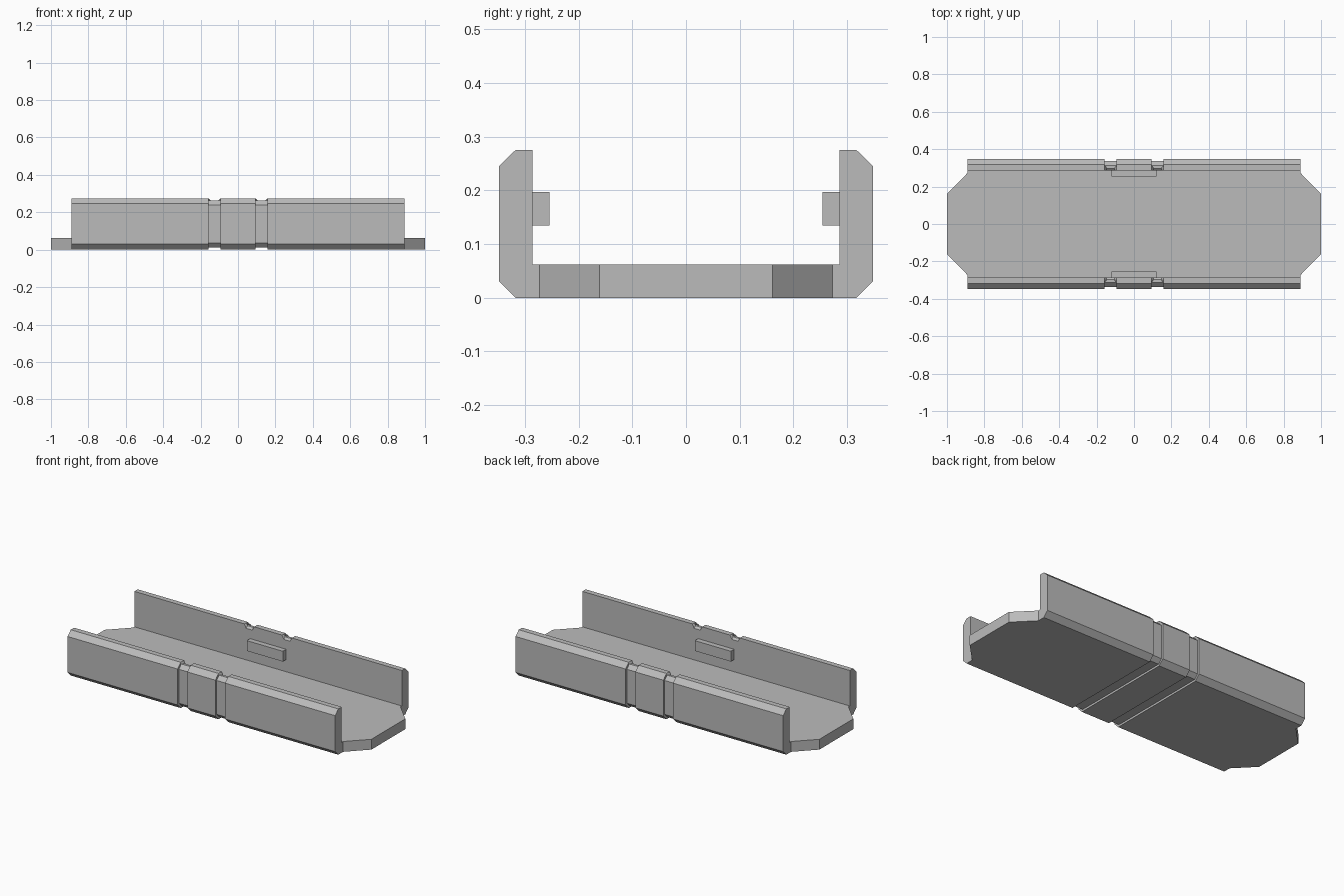
import bpy
import bmesh

if "Cube" in bpy.data.objects:
    bpy.data.objects.remove(bpy.data.objects["Cube"])

grey = bpy.data.materials.new("plain grey")
grey.diffuse_color = (0.5, 0.5, 0.5, 1)
grey.use_nodes = True
grey.node_tree.nodes["Principled BSDF"].inputs["Base Color"].default_value = grey.diffuse_color


def finish(name, bm):
    bmesh.ops.recalc_face_normals(bm, faces=bm.faces)
    mesh = bpy.data.meshes.new(name)
    bm.to_mesh(mesh)
    bm.free()
    mesh.materials.append(grey)
    obj = bpy.data.objects.new(name, mesh)
    bpy.context.collection.objects.link(obj)
    return obj


# Half cross-sections (y, z): floor underside, outer wall, rim, inner wall, floor
PLAIN = [(.273, 0), (.318, 0), (.348, .03), (.348, .246), (.318, .275),
         (.298, .275), (.286, .275), (.286, .062), (.273, .062)]
GROOVE = [(.273, .012), (.313, .012), (.336, .036), (.336, .24), (.313, .263),
          (.298, .263), (.286, .252), (.286, .062), (.273, .062)]
N = len(PLAIN)
END, G_IN, G_OUT, SLANT = .89, .093, .158, .012


def ring(bm, x, half, slant=0):
    """Full mirrored section at x; the inner rim of a groove is drawn in by slant."""
    pts = [(x + (slant if i in (5, 6) else 0), y, z) for i, (y, z) in enumerate(half)]
    pts += [(px, -y, z) for px, y, z in reversed(pts)]
    return [bm.verts.new(p) for p in pts]


def bridge(bm, a, b):
    for i in range(len(a)):
        j = (i + 1) % len(a)
        bm.faces.new((a[i], a[j], b[j], b[i]))


# Channel body with two shallow grooves running around the outside
bm = bmesh.new()
rings = [ring(bm, -END, PLAIN)]
for lo, hi in ((-G_OUT, -G_IN), (G_IN, G_OUT)):
    rings += [ring(bm, lo, PLAIN), ring(bm, lo, GROOVE, SLANT),
              ring(bm, hi, GROOVE, -SLANT), ring(bm, hi, PLAIN)]
rings.append(ring(bm, END, PLAIN))
for a, b in zip(rings, rings[1:]):
    bridge(bm, a, b)

# Wall ends and tapered floor tongues
for r, x in ((rings[0], -1), (rings[-1], 1)):
    bm.faces.new(r[:N])
    bm.faces.new(r[N:])
    base = [r[-1], r[0], r[N - 1], r[N]]
    tip = [bm.verts.new((x, y, z)) for y, z in
           ((-.161, 0), (.161, 0), (.161, .062), (-.161, .062))]
    bridge(bm, base, tip)
    bm.faces.new(tip)

# Remove collapsed faces where groove and plain sections share points
bmesh.ops.remove_doubles(bm, verts=bm.verts, dist=1e-5)
bmesh.ops.dissolve_degenerate(bm, edges=bm.edges, dist=1e-5)
finish("channel_body", bm)

# Small retaining clips on the inner walls
for side, name in ((-1, "front_clip"), (1, "back_clip")):
    bm = bmesh.new()
    bmesh.ops.create_cube(bm, size=1)
    for v in bm.verts:
        v.co = (v.co.x * .24, v.co.y * .033 + side * .271, v.co.z * .062 + .166)
    finish(name, bm)
